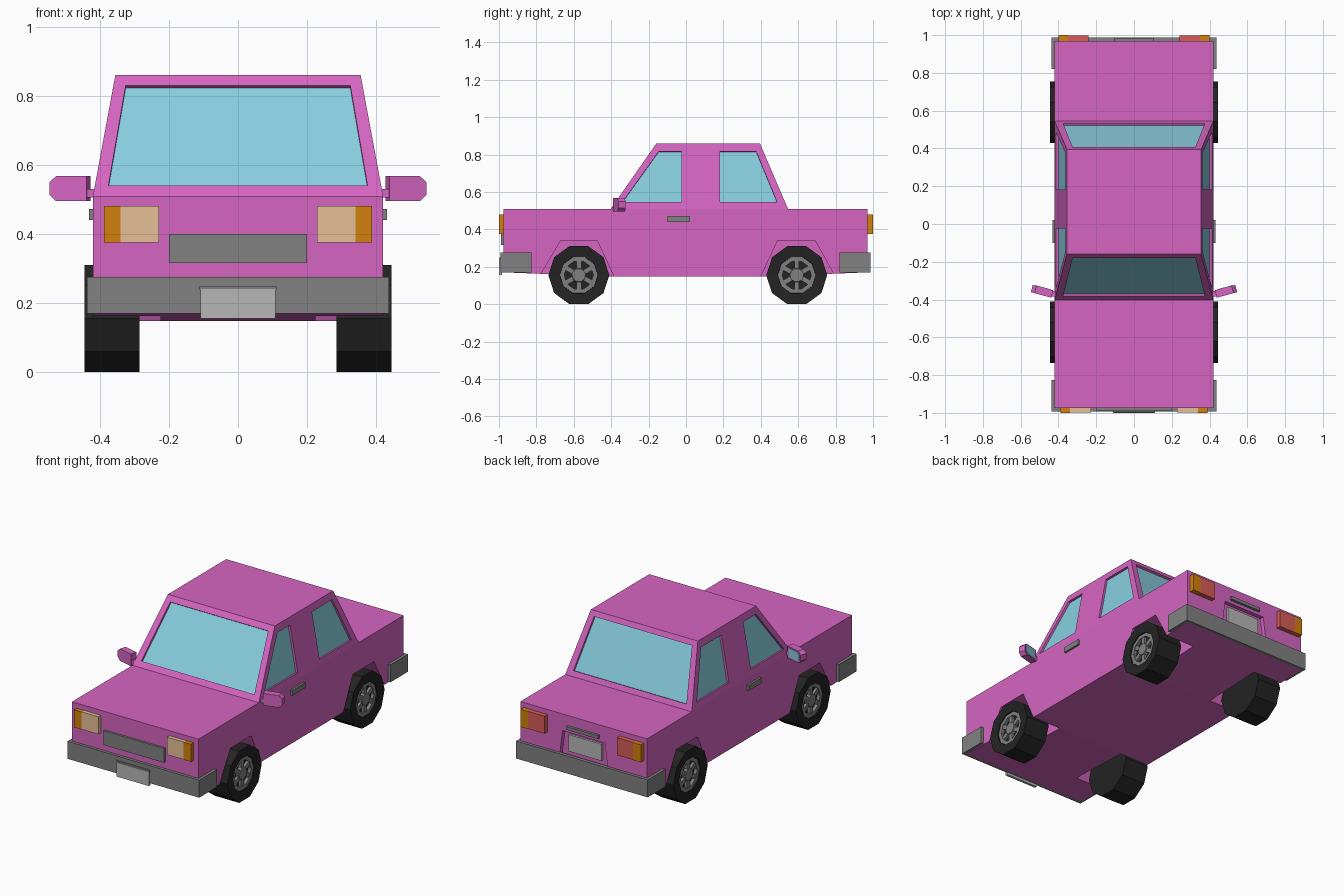
import bpy, bmesh, math
from mathutils import Vector

if "Cube" in bpy.data.objects:
    bpy.data.objects.remove(bpy.data.objects["Cube"])


def material(name, rgb):
    m = bpy.data.materials.new(name)
    m.diffuse_color = (*rgb, 1)
    m.use_nodes = True
    m.node_tree.nodes["Principled BSDF"].inputs["Base Color"].default_value = m.diffuse_color
    return m


PINK = material("pink_paint", (0.67, 0.13, 0.54))
GLASS = material("window_blue", (0.25, 0.62, 0.74))
BLACK = material("tyre_black", (0.017, 0.017, 0.017))
GREY = material("trim_grey", (0.22, 0.22, 0.22))
PALE = material("plate_grey", (0.47, 0.47, 0.47))
AMBER = material("amber", (0.65, 0.22, 0.004))
CREAM = material("cream", (0.78, 0.53, 0.31))
RED = material("red", (0.68, 0.11, 0.09))


def finish(name, bm, mat, mirror):
    bmesh.ops.recalc_face_normals(bm, faces=bm.faces)
    me = bpy.data.meshes.new(name)
    bm.to_mesh(me)
    bm.free()
    ob = bpy.data.objects.new(name, me)
    bpy.context.collection.objects.link(ob)
    if mat:
        me.materials.append(mat)
    if mirror:
        ob.modifiers.new("mirror", 'MIRROR').use_mirror_merge = False
    return ob


def prisms(name, parts, mat=None, mirror=False):
    """Each part is (outline points, extrusion vector)."""
    bm = bmesh.new()
    for pts, vec in parts:
        f = bm.faces.new([bm.verts.new(p) for p in pts])
        ext = bmesh.ops.extrude_face_region(bm, geom=[f], use_keep_orig=True)
        vs = [g for g in ext["geom"] if isinstance(g, bmesh.types.BMVert)]
        bmesh.ops.translate(bm, verts=vs, vec=vec)
    return finish(name, bm, mat, mirror)


def box(x, y, z):
    pts = [(x[0], y[0], z[0]), (x[1], y[0], z[0]), (x[1], y[0], z[1]), (x[0], y[0], z[1])]
    return pts, (0, y[1] - y[0], 0)


def side(outline, x0, x1):
    return [(x0, y, z) for y, z in outline], (x1 - x0, 0, 0)


def cut(ob, cutter):
    cutter.hide_render = True
    cutter.display_type = 'WIRE'
    mod = ob.modifiers.new("cut", 'BOOLEAN')
    mod.operation, mod.solver, mod.object = 'DIFFERENCE', 'EXACT', cutter


# Lower body with wheel arches and rear plate recess
body = prisms("lower_body", [side([(-.975, .51), (-.975, .17), (-.385, .147), (.4, .147),
                                   (.97, .17), (.97, .51)], -.42, .42)], PINK)
arches = [[(-.811, .1), (-.67, .34), (-.475, .34), (-.363, .1)],
          [(.378, .1), (.49, .34), (.69, .34), (.824, .1)]]
cut(body, prisms("arch_cutter", [side(a, .225, .6) for a in arches], PINK, True))
cut(body, prisms("plate_recess_cutter",
                 [([(-.16, .945, .26), (.16, .945, .26), (.14, .945, .41), (-.14, .945, .41)],
                   (0, .1, 0))], PINK))

# Tapered cabin
Z0, Z1 = .51, .86
bm = bmesh.new()
low = [bm.verts.new(p) for p in [(-.42, -.402, Z0), (.42, -.402, Z0), (.42, .545, Z0), (-.42, .545, Z0)]]
top = [bm.verts.new(p) for p in [(-.355, -.158, Z1), (.355, -.158, Z1), (.355, .395, Z1), (-.355, .395, Z1)]]
bm.faces.new(low)
bm.faces.new(top)
for i in range(4):
    bm.faces.new([low[i], low[i - 1], top[i - 1], top[i]])
cabin = finish("cabin", bm, PINK, False)


def lean(a, b, z):
    return a + (b - a) * (z - Z0) / (Z1 - Z0)


# Recessed windows: a cutter and a glass pane on each sloping wall
def window(name, pts, mirror):
    pts = [Vector(p) for p in pts]
    n = (pts[1] - pts[0]).cross(pts[2] - pts[0]).normalized()
    mid = sum(pts, Vector()) / 4
    if n.dot(mid - Vector((0, .1, .6))) < 0:
        n = -n
    cut(cabin, prisms(name + "_cutter", [([p - n * .015 for p in pts], n * .04)], PINK, mirror))
    prisms(name + "_glass", [([p - n * .022 for p in pts], n * .009)], GLASS, mirror)


for name, y0, y1 in [("windscreen", -.402, -.158), ("rear_window", .545, .395)]:
    window(name, [(x, lean(y0, y1, z), z) for x, z in
                  [(-.375, .54), (.375, .54), (.325, .83), (-.325, .83)]], False)
for name, outline in [("front_side_window", [(-.34, .545), (-.025, .545), (-.025, .817), (-.145, .817)]),
                      ("rear_side_window", [(.183, .545), (.487, .545), (.375, .817), (.183, .817)])]:
    window(name, [(lean(.42, .355, z), y, z) for y, z in outline], True)

# Wrap-around bumpers
for name, outer, inner, end in [("front_bumper", -.992, -.97, -.825), ("rear_bumper", .987, .965, .82)]:
    u = [(-.437, end), (-.437, outer), (.437, outer), (.437, end),
         (.415, end), (.415, inner), (-.415, inner), (-.415, end)]
    prisms(name, [([(x, y, .17) for x, y in u], (0, 0, .105))], GREY)

# Lamps, grille, plates and handles
H = (.375, .48)
prisms("headlight", [box((.228, .34), (-.998, -.96), H)], CREAM, True)
prisms("front_indicator", [box((.34, .388), (-1, -.96), H)], AMBER, True)
prisms("tail_light", [box((.24, .35), (.96, .998), H)], RED, True)
prisms("rear_indicator", [box((.35, .4), (.96, 1), H)], AMBER, True)
prisms("grille", [box((-.2, .2), (-.988, -.96), (.315, .4))], GREY)
prisms("front_plate", [box((-.108, .108), (-1, -.985), (.155, .24))], PALE)
prisms("front_plate_bracket", [box((-.112, .112), (-.998, -.985), (.237, .249))], GREY)
prisms("rear_plate", [box((-.11, .11), (.94, .958), (.29, .39))], PALE)
prisms("boot_handle", [box((-.105, .105), (.96, .985), (.43, .45))], GREY)
prisms("door_handle", [box((.41, .432), (-.1, .022), (.44, .472))], GREY, True)

# Door mirrors, swept back
a = math.radians(15)
U, V = Vector((math.cos(a), math.sin(a), 0)), Vector((-math.sin(a), math.cos(a), 0))


def mirror_outline(grow, v):
    shape = [(0, .495), (.092, .495), (.112, .513), (.112, .549), (.092, .567), (0, .567)]
    return [Vector((.438, -.39, 0)) + U * (.056 + (u - .056) * grow) + V * v
            + Vector((0, 0, .531 + (z - .531) * grow)) for u, z in shape]


prisms("mirror_housing", [(mirror_outline(1, 0), V * .04)], PINK, True)
prisms("mirror_glass", [(mirror_outline(.78, .036), V * .006)], GLASS, True)
prisms("mirror_arm", [box((.4, .45), (-.385, -.355), (.505, .53))], PINK, True)


# Ten-sided wheels
def lathe(name, profile, cy, cz, mat, closed=False, n=10):
    bm = bmesh.new()
    rings = [[bm.verts.new((x, cy + r * math.cos(2 * math.pi * k / n), cz + r * math.sin(2 * math.pi * k / n)))
              for k in range(n)] for x, r in profile]
    for i in range(0 if closed else 1, len(rings)):
        for k in range(n):
            bm.faces.new([rings[i - 1][k - 1], rings[i - 1][k], rings[i][k], rings[i][k - 1]])
    if not closed:
        bm.faces.new(rings[0])
        bm.faces.new(rings[-1])
    return finish(name, bm, mat, True)


for name, cy in [("front", -.573), ("rear", .592)]:
    cz = .155
    lathe(name + "_tyre", [(.285, .163), (.445, .163), (.44, .102), (.415, .1)], cy, cz, BLACK)
    lathe(name + "_rim", [(.412, .101), (.434, .101), (.434, .078), (.412, .078)], cy, cz, GREY, True)
    lathe(name + "_hub", [(.412, .042), (.436, .036)], cy, cz, GREY)
    spokes = []
    for k in range(6):
        t = math.radians(60 * k + 30)
        c, s = math.cos(t), math.sin(t)
        pts = [(cy + r * c - w * s, cz + r * s + w * c)
               for r, w in [(.025, -.013), (.085, -.013), (.085, .013), (.025, .013)]]
        spokes.append(side(pts, .412, .431))
    prisms(name + "_spokes", spokes, GREY, True)
